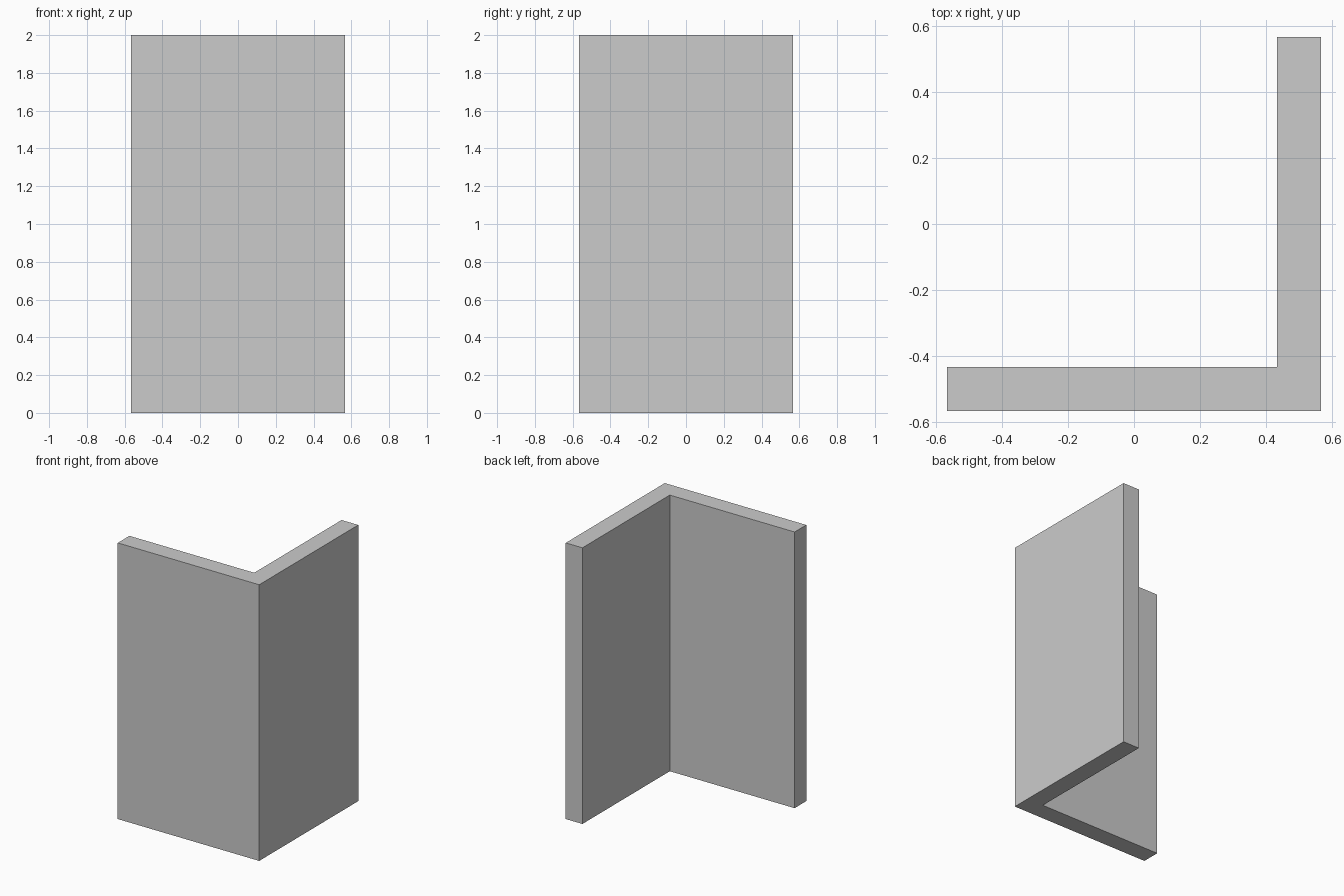
import bpy
import bmesh

if "Cube" in bpy.data.objects:
    bpy.data.objects.remove(bpy.data.objects["Cube"])

HALF = 0.5667    # half of the outer width
INNER = 0.4333   # inner faces of the two walls
HEIGHT = 2.0

# L-shaped corner profile, counter-clockwise seen from above
profile = [(-HALF, -HALF), (HALF, -HALF), (HALF, HALF),
           (INNER, HALF), (INNER, -INNER), (-HALF, -INNER)]

# Extrude the profile upwards into one solid corner wall
bm = bmesh.new()
base = bm.faces.new([bm.verts.new((x, y, 0)) for x, y in profile])
result = bmesh.ops.extrude_face_region(bm, geom=[base], use_keep_orig=True)
top_verts = [g for g in result["geom"] if isinstance(g, bmesh.types.BMVert)]
bmesh.ops.translate(bm, verts=top_verts, vec=(0, 0, HEIGHT))
bmesh.ops.recalc_face_normals(bm, faces=bm.faces)

mesh = bpy.data.meshes.new("corner_wall")
bm.to_mesh(mesh)
bm.free()
wall = bpy.data.objects.new("corner_wall", mesh)
bpy.context.collection.objects.link(wall)
